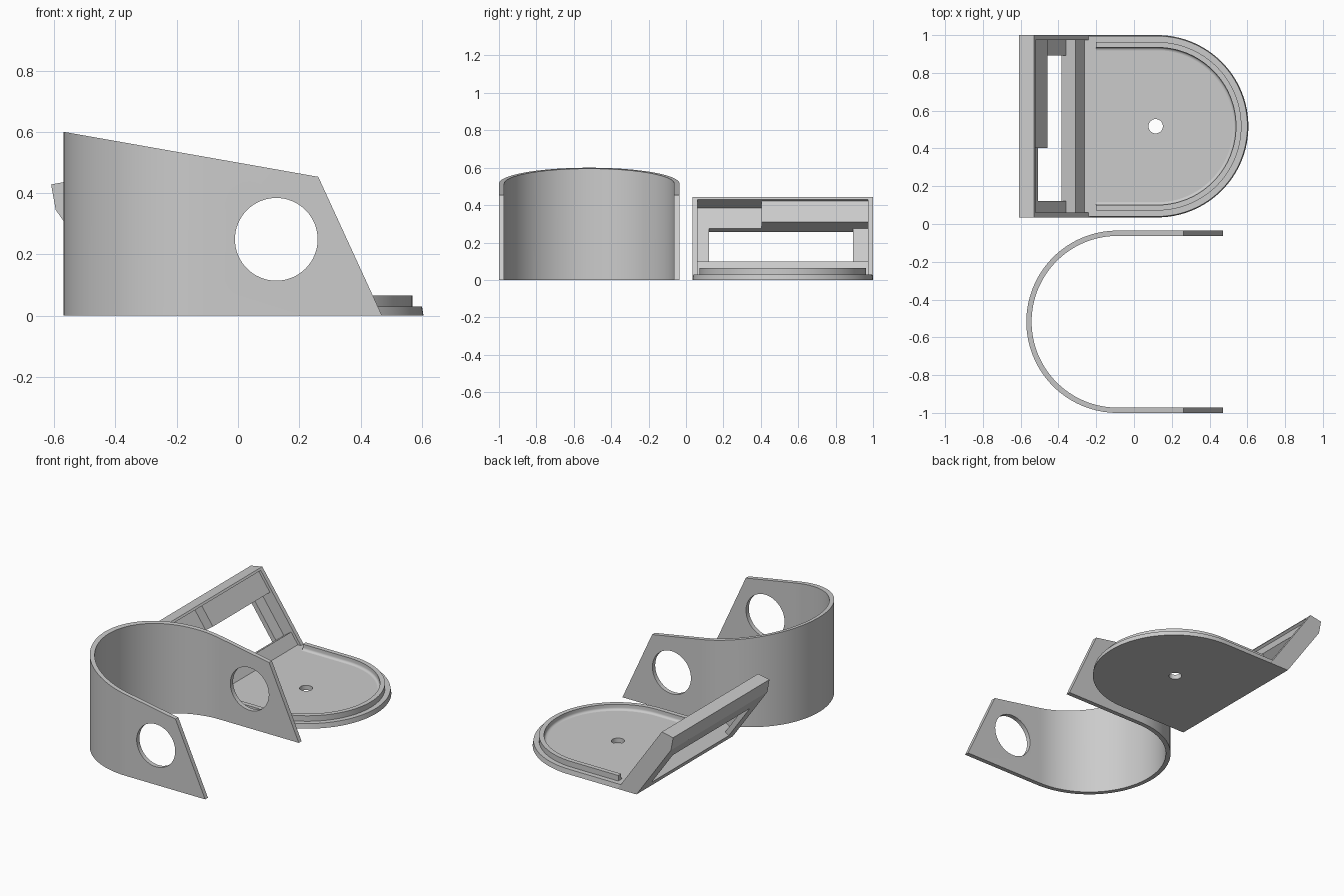
import bpy, bmesh, math
from math import sin, cos, pi

if "Cube" in bpy.data.objects:
    bpy.data.objects.remove(bpy.data.objects["Cube"])

grey = bpy.data.materials.new("light_grey")
grey.diffuse_color = (0.6, 0.6, 0.6, 1)
grey.use_nodes = True
grey.node_tree.nodes["Principled BSDF"].inputs["Base Color"].default_value = grey.diffuse_color


def loft(name, rings):
    """Solid skinned through rings of equal point count, capped at both ends."""
    bm = bmesh.new()
    vs = [[bm.verts.new(p) for p in ring] for ring in rings]
    n = len(vs[0])
    for a, b in zip(vs, vs[1:]):
        for i in range(n):
            j = (i + 1) % n
            bm.faces.new((a[i], a[j], b[j], b[i]))
    bm.faces.new(vs[0])
    bm.faces.new(vs[-1])
    bmesh.ops.recalc_face_normals(bm, faces=bm.faces)
    me = bpy.data.meshes.new(name)
    bm.to_mesh(me)
    bm.free()
    ob = bpy.data.objects.new(name, me)
    me.materials.append(grey)
    bpy.context.collection.objects.link(ob)
    return ob


def prism_y(name, pts, y0, y1):
    return loft(name, [[(x, y, z) for x, z in pts] for y in (y0, y1)])


def circle(cx, cy, r, n=64):
    return [(cx + r * cos(2 * pi * i / n), cy + r * sin(2 * pi * i / n)) for i in range(n)]


def u_path(cx, cy, r, x_end, side, n=64):
    """Half circle with two straight legs reaching x_end."""
    arc = [(cx + side * r * cos(a), cy + r * sin(a))
           for a in (-pi / 2 + pi * i / n for i in range(n + 1))]
    return [(x_end, cy - r)] + arc + [(x_end, cy + r)]


def u_sweep(name, cx, cy, x_end, side, section):
    """Sweep a (radius, z) section along the U path."""
    lines = [[(x, y, z) for x, y in u_path(cx, cy, r, x_end, side)] for r, z in section]
    return loft(name, list(zip(*lines)))


def boolean(ob, cutter, op="DIFFERENCE"):
    m = ob.modifiers.new("cut", "BOOLEAN")
    m.operation, m.object, m.solver = op, cutter, "EXACT"
    bpy.context.view_layer.objects.active = ob
    bpy.ops.object.modifier_apply(modifier=m.name)
    bpy.data.objects.remove(cutter)


def smooth(ob):
    bpy.ops.object.select_all(action="DESELECT")
    ob.select_set(True)
    bpy.context.view_layer.objects.active = ob
    bpy.ops.object.shade_smooth_by_angle(angle=math.radians(30))


# Curved shell with sloping top, slanted ends and a round hole in each leg
R = 0.4825
shell = u_sweep("curved_shell", -0.0875, -0.5175, 0.6, -1,
                [(R, 0), (R, 0.7), (R - 0.028, 0.7), (R - 0.028, 0)])
side_profile = [(-0.7, 0), (0.47, 0), (0.262, 0.453), (-0.57, 0.6), (-0.7, 0.623)]
boolean(shell, prism_y("side_cutter", side_profile, -1.1, 0.1), "INTERSECT")
boolean(shell, prism_y("hole_cutter", circle(0.125, 0.249, 0.135), -1.1, 0.1))
smooth(shell)

# Base plate with slightly tapered edge and a centre hole
CX, CY = 0.123, 0.5175
base = loft("base_plate", [[(x, y, z) for x, y in u_path(CX, CY, r, -0.28, 1)]
                           for r, z in ((R, 0), (R - 0.005, 0.03))])
boolean(base, loft("drill", [[(x, y, z) for x, y in circle(0.115, 0.5175, 0.038, 40)]
                             for z in (-0.1, 0.1)]))
smooth(base)

# Raised lip on the base, with a small fillet at its inner foot
fillet = [(0.402 + 0.015 * sin(a), 0.045 - 0.015 * cos(a))
          for a in (pi / 2 * i / 4 for i in range(4, -1, -1))]
lip = u_sweep("base_lip", CX, CY, -0.2, 1,
              [(0.402, 0.025), (0.446, 0.025), (0.446, 0.065), (0.417, 0.065)] + fillet)
smooth(lip)

# Leaning display frame
frame = prism_y("display_frame", [(-0.353, 0), (-0.595, 0.345), (-0.61, 0.428),
                                  (-0.53, 0.443), (-0.22, 0)], 0.035, 1.0)
A = math.radians(55)


def slant_cut(u0, u1, t0, y0, y1):
    """Cut a box given by height u along the lean and depth t from the outer face."""
    pts = [(-0.353 - u * cos(A) + t * sin(A), u * sin(A) + t * cos(A))
           for u, t in ((u0, t0), (u1, t0), (u1, 0.3), (u0, 0.3))]
    boolean(frame, prism_y("slant_cutter", pts, y0, y1))


slant_cut(-0.2, 0.45, 0.092, 0.062, 0.973)    # shallow front recess
slant_cut(0.055, 0.314, 0.03, 0.062, 0.973)   # pocket
slant_cut(0.2, 0.45, 0.03, 0.062, 0.403)      # taller end of the pocket
slant_cut(0.055, 0.314, -0.1, 0.122, 0.893)   # window
